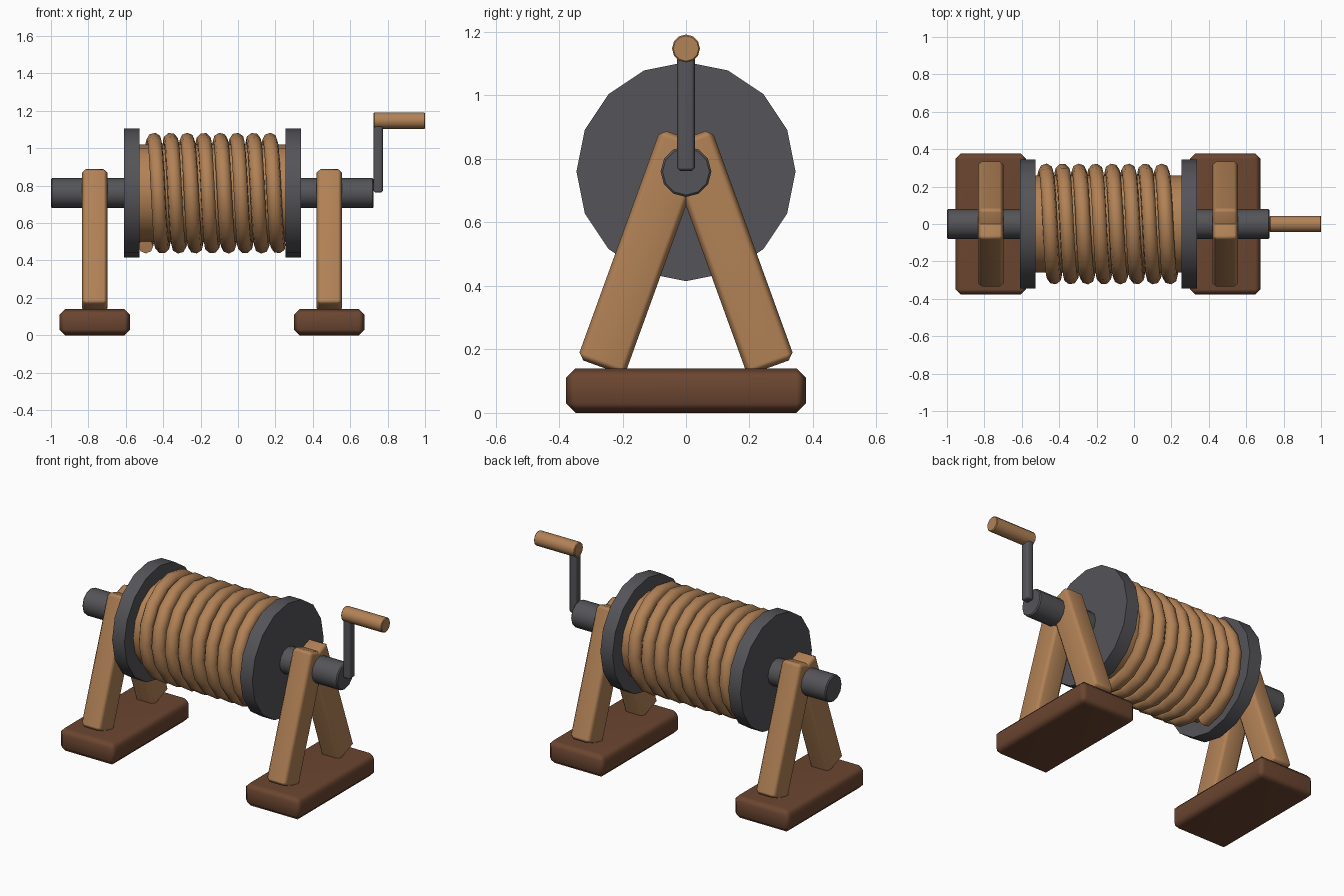
import bpy
from math import sin, cos, pi, radians, atan2, hypot

cube = bpy.data.objects.get("Cube")
if cube:
    bpy.data.objects.remove(cube, do_unlink=True)

AXIS_Z = 0.76


def material(name, rgb):
    m = bpy.data.materials.new(name)
    m.use_nodes = True
    m.diffuse_color = (*rgb, 1)
    bsdf = m.node_tree.nodes["Principled BSDF"]
    bsdf.inputs["Base Color"].default_value = (*rgb, 1)
    bsdf.inputs["Roughness"].default_value = 0.8
    return m


TAN = material("tan wood", (0.445, 0.223, 0.093))
BROWN = material("dark brown wood", (0.147, 0.06, 0.03))
IRON = material("grey iron", (0.09, 0.09, 0.1))


def finish(name, mat, bevel=0, angle=50):
    """Name, colour, bevel and shade the active object."""
    ob = bpy.context.object
    ob.name = name
    ob.data.materials.clear()
    ob.data.materials.append(mat)
    bpy.ops.object.transform_apply(location=False, rotation=False, scale=True)
    if bevel:
        mod = ob.modifiers.new("bevel", 'BEVEL')
        mod.width = bevel
        mod.segments = 1
        bpy.ops.object.modifier_apply(modifier=mod.name)
    bpy.ops.object.shade_smooth_by_angle(angle=radians(angle))
    if bevel:
        ob.modifiers.new("weighted normals", 'WEIGHTED_NORMAL').keep_sharp = True
    return ob


def box(name, mat, loc, size, bevel, tilt=0):
    bpy.ops.mesh.primitive_cube_add(size=1, location=loc, rotation=(tilt, 0, 0))
    bpy.context.object.scale = size
    return finish(name, mat, bevel)


def rod(name, mat, x0, x1, radius, sides, z=AXIS_Z, bevel=0, angle=40):
    """Cylinder lying along x."""
    bpy.ops.mesh.primitive_cylinder_add(
        vertices=sides, radius=radius, depth=x1 - x0,
        location=((x0 + x1) / 2, 0, z), rotation=(0, pi / 2, 0))
    return finish(name, mat, bevel, angle)


# Two stands: a base block and a pair of leaning legs
TOP, FOOT = (0.006, 0.868), (0.268, 0.145)
run, drop = FOOT[0] - TOP[0], TOP[1] - FOOT[1]
for side, x in (("right", -0.766), ("left", 0.488)):
    box(f"{side}_base", BROWN, (x, 0, 0.07), (0.378, 0.756, 0.14), 0.03)
    for end, s in (("front", -1), ("back", 1)):
        mid = (x, s * (TOP[0] + FOOT[0]) / 2, (TOP[1] + FOOT[1]) / 2)
        box(f"{side}_{end}_leg", TAN, mid, (0.135, 0.158, hypot(run, drop)),
            0.02, s * atan2(run, drop))

# Axle, drum and flanges
rod("axle", IRON, -1.0, 0.725, 0.08, 12, bevel=0.006)
rod("drum", TAN, -0.53, 0.26, 0.26, 16)
rod("right_flange", IRON, -0.61, -0.527, 0.345, 16, angle=30)
rod("left_flange", IRON, 0.255, 0.338, 0.345, 16, angle=30)

# Crank arm and grip
box("crank_arm", IRON, (0.75, 0, 0.95), (0.05, 0.056, 0.375), 0.01)
rod("crank_grip", TAN, 0.725, 1.0, 0.044, 12, z=1.148, bevel=0.004)

# Rope wound on the drum, starting underneath and climbing the back
TURNS, STEPS, PITCH, WIND = 8, 16, 0.0885, 0.283
curve = bpy.data.curves.new("rope", 'CURVE')
curve.dimensions = '3D'
curve.bevel_depth = 0.04
curve.bevel_resolution = 2
curve.use_fill_caps = True
path = curve.splines.new('POLY')
path.points.add(TURNS * STEPS)
for i, p in enumerate(path.points):
    a = 2 * pi * i / STEPS
    p.co = (-0.493 + PITCH * i / STEPS, WIND * sin(a), AXIS_Z - WIND * cos(a), 1)
rope = bpy.data.objects.new("rope", curve)
bpy.context.collection.objects.link(rope)
bpy.ops.object.select_all(action='DESELECT')
rope.select_set(True)
bpy.context.view_layer.objects.active = rope
bpy.ops.object.convert(target='MESH')
finish("rope", TAN, angle=60)
